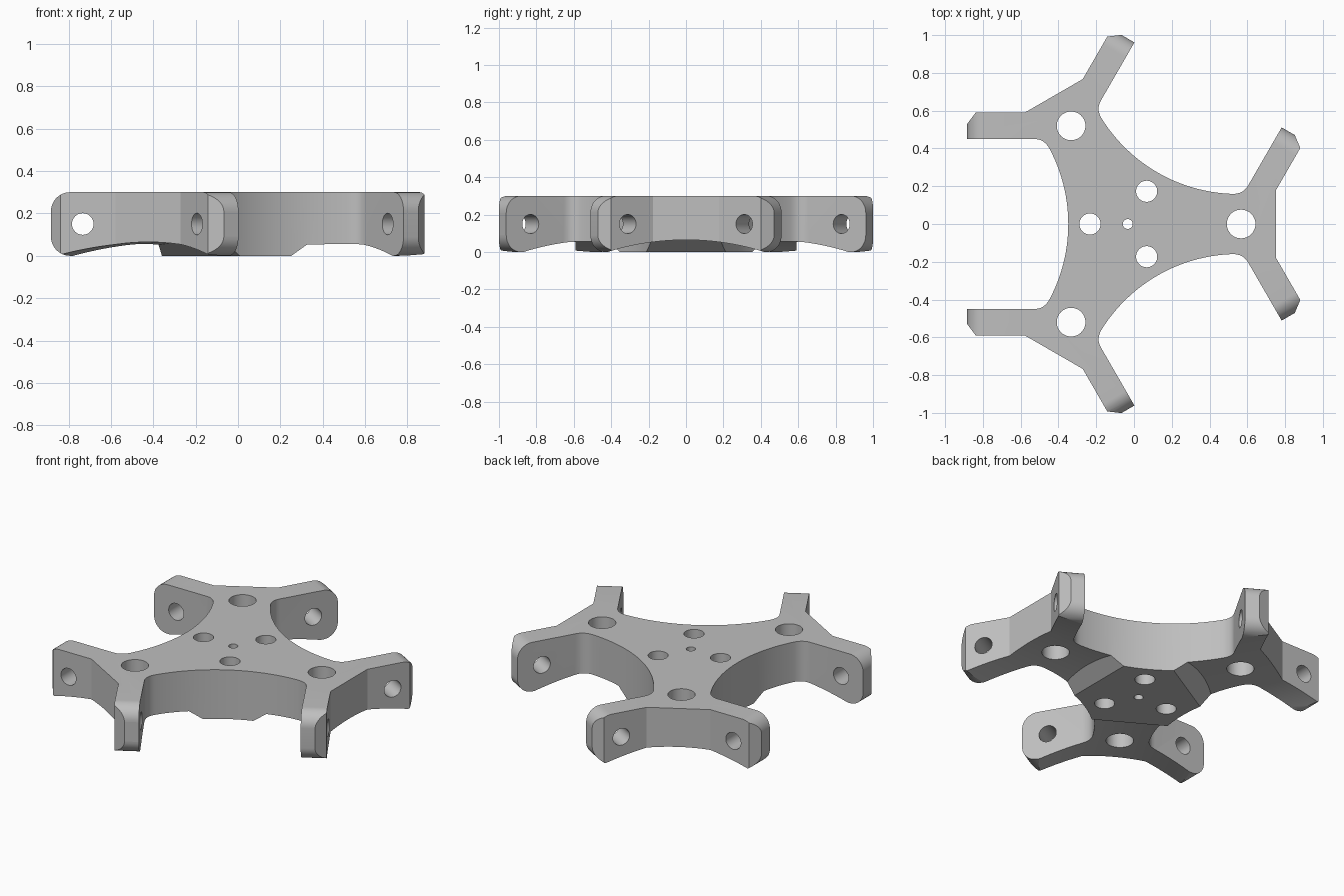
import bpy, bmesh
from math import sin, cos, pi, radians
from mathutils import Matrix, Vector

cube = bpy.data.objects.get("Cube")
if cube:
    bpy.data.objects.remove(cube)

HEIGHT = 0.3
TIP = 0.85        # reach of a tab from the gap centre line
IN_Y, OUT_Y = 0.45, 0.59
THIRDS = [Matrix.Rotation(-2 * pi / 3 * k, 4, 'Z') for k in range(3)]


def prism(bm, points, offset, turn):
    """Closed solid from a 3D outline, swept along offset, then turned."""
    a = [bm.verts.new(turn @ Vector(p)) for p in points]
    b = [bm.verts.new(turn @ (Vector(p) + Vector(offset))) for p in points]
    n = len(points)
    bm.faces.new(a)
    bm.faces.new(b[::-1])
    for i in range(n):
        j = (i + 1) % n
        bm.faces.new((a[j], a[i], b[i], b[j]))


def finish(name, bm):
    bmesh.ops.recalc_face_normals(bm, faces=bm.faces)
    mesh = bpy.data.meshes.new(name)
    bm.to_mesh(mesh)
    bm.free()
    obj = bpy.data.objects.new(name, mesh)
    bpy.context.collection.objects.link(obj)
    return obj


def circle(r, n=40):
    return [(r * cos(2 * pi * i / n), r * sin(2 * pi * i / n)) for i in range(n)]


# Half of one gap: concave arc, fillet, then the chamfered tab
R = 0.85
half = []
for i in range(15):
    t = radians(28) * i / 14
    half.append(Vector((-0.315 - R + R * cos(t), R * sin(t))))
start, corner, end = half[-1], Vector((-0.442, IN_Y)), Vector((-0.495, IN_Y))
for i in range(1, 9):
    t = i / 8
    half.append(start * (1 - t) ** 2 + corner * 2 * t * (1 - t) + end * t ** 2)
half += [Vector(p) for p in ((-TIP, IN_Y), (-TIP, 0.53), (-0.805, OUT_Y), (-0.545, OUT_Y))]
sector = [Vector((p.x, -p.y)) for p in half[:0:-1]] + half

# Hub body with three forked arms
bm = bmesh.new()
outline = [m @ p.to_3d() for m in THIRDS for p in sector]
prism(bm, outline, (0, 0, HEIGHT), Matrix.Identity(4))
body = finish("forked_hub", bm)

# Arched underside of each arm, ending in a slope at the hub
bm = bmesh.new()
W, RISE = 0.42, 0.065
RA = (W * W + RISE * RISE) / (2 * RISE)
arch = [(-W, -0.05)]
for i in range(33):
    y = -W + 2 * W * i / 32
    arch.append((y, (RA * RA - y * y) ** 0.5 - RA + RISE))
arch.append((W, -0.05))
for m in THIRDS:
    prism(bm, [(0.285 + 1.4 * z, y, z) for y, z in arch], (0.8, 0, 0), m)
arches = finish("arch_cutter", bm)

# Rounded upper and lower corners of the tabs
bm = bmesh.new()
CR = 0.09
notch = [(-TIP - 0.05, CR), (-TIP - 0.05, -0.05), (CR - TIP, -0.05)]
for i in range(13):
    t = pi / 2 * i / 12
    notch.append((CR - TIP - CR * sin(t), CR - CR * cos(t)))
for m in THIRDS:
    for side in (-1, 1):
        for top in (False, True):
            pts = [(x, side * 0.4, HEIGHT - z if top else z) for x, z in notch]
            prism(bm, pts, (0, side * 0.25, 0), m)
corners = finish("corner_cutter", bm)

# Vertical holes in hub and arms, cross holes in tabs
bm = bmesh.new()
up = (0, 0, 0.5)
prism(bm, [(x, y, -0.1) for x, y in circle(0.026)], up, Matrix.Identity(4))
for m in THIRDS:
    for dist, r in ((-0.2, 0.056), (0.6, 0.076)):
        prism(bm, [(x + dist, y, -0.1) for x, y in circle(r)], up, m)
    for side in (-1, 1):
        pts = [(x - 0.7, side * 0.4, z + 0.15) for x, z in circle(0.051)]
        prism(bm, pts, (0, side * 0.25, 0), m)
holes = finish("hole_cutter", bm)

# Apply the cuts
bpy.context.view_layer.objects.active = body
body.select_set(True)
for cutter in (arches, corners, holes):
    cutter.hide_render = True
    mod = body.modifiers.new(cutter.name, 'BOOLEAN')
    mod.operation = 'DIFFERENCE'
    mod.solver = 'EXACT'
    mod.object = cutter
    bpy.ops.object.modifier_apply(modifier=mod.name)
    bpy.data.objects.remove(cutter)

# Plain grey finish
grey = bpy.data.materials.new("plain_grey")
grey.use_nodes = True
colour = (0.52, 0.52, 0.52, 1)
grey.diffuse_color = colour
grey.node_tree.nodes["Principled BSDF"].inputs["Base Color"].default_value = colour
body.data.materials.clear()
body.data.materials.append(grey)
for poly in body.data.polygons:
    poly.material_index = 0

body.data.transform(Matrix.Translation((-0.033, 0, 0)))
bpy.ops.object.shade_smooth_by_angle(angle=radians(25))
